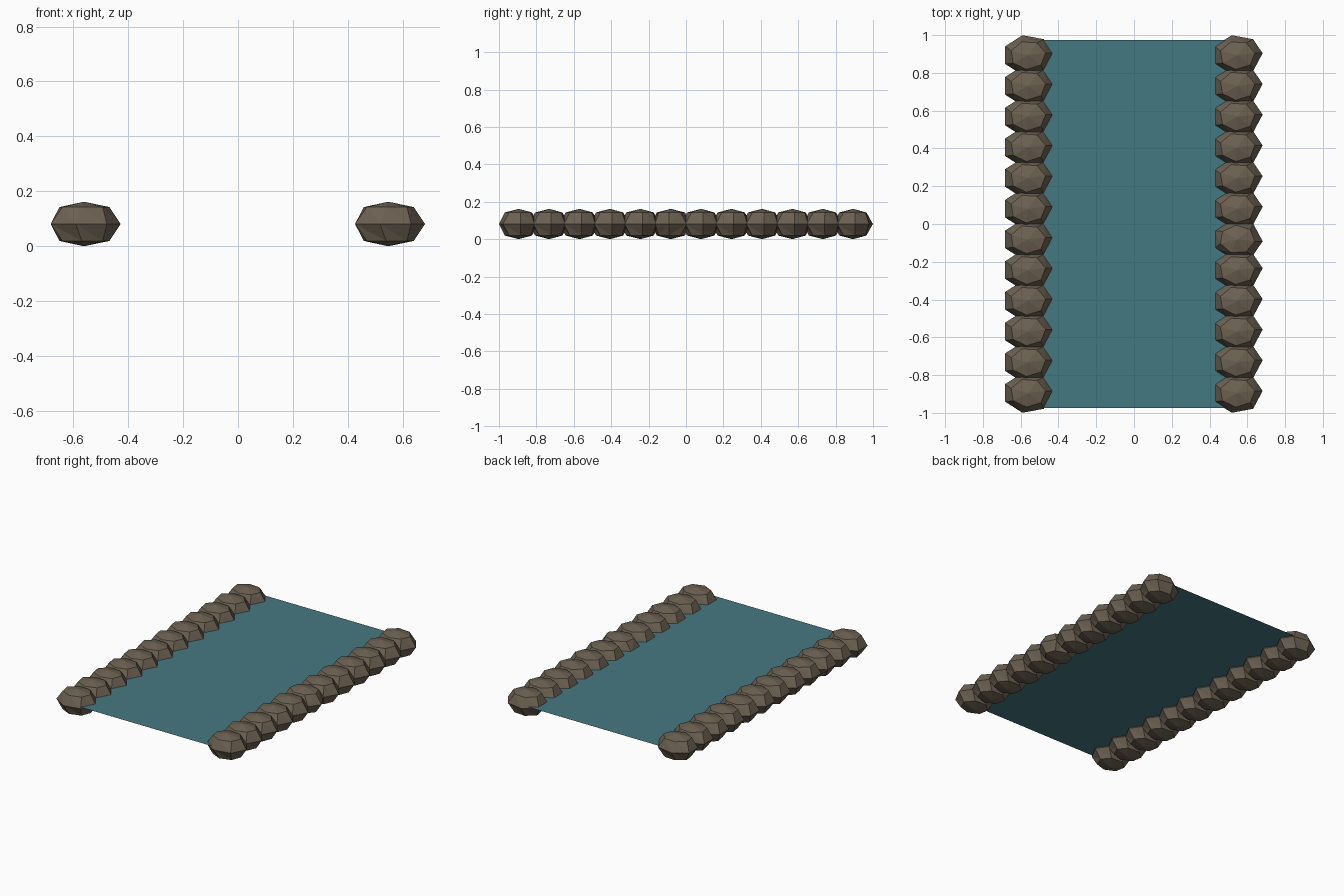
import bpy, bmesh
from math import sin, cos, pi, radians

if "Cube" in bpy.data.objects:
    bpy.data.objects.remove(bpy.data.objects["Cube"])


def material(name, color):
    m = bpy.data.materials.new(name)
    m.diffuse_color = (*color, 1)
    m.use_nodes = True
    m.node_tree.nodes["Principled BSDF"].inputs["Base Color"].default_value = m.diffuse_color
    return m


def add_object(name, bm, mat):
    bmesh.ops.recalc_face_normals(bm, faces=bm.faces)
    mesh = bpy.data.meshes.new(name)
    bm.to_mesh(mesh)
    bm.free()
    mesh.materials.append(mat)
    obj = bpy.data.objects.new(name, mesh)
    bpy.context.collection.objects.link(obj)
    return obj


SIDES, COUNT = 7, 12
RX, RY, RZ = 0.134, 0.108, 0.081


def add_rock(bm, cx, cy, flip=1):
    """Squashed seven-sided boulder: two poles and three rings."""
    top = bm.verts.new((cx, cy, 2 * RZ))
    bottom = bm.verts.new((cx, cy, 0))
    rings = []
    for radius, height, twist in ((0.7, 0.76, 8), (1, 0, 0), (0.7, -0.76, 8)):
        ring = []
        for i in range(SIDES):
            a = 2 * pi * i / SIDES + radians(twist)
            skew = 0.01 if i == 0 and height == 0 else 0
            ring.append(bm.verts.new((cx + RX * radius * cos(a),
                                      cy + flip * (RY * radius * sin(a) + skew),
                                      RZ * (1 + height))))
        rings.append(ring)
    for i in range(SIDES):
        j = (i + 1) % SIDES
        bm.faces.new((top, rings[0][i], rings[0][j]))
        bm.faces.new((bottom, rings[2][j], rings[2][i]))
        for upper, lower in zip(rings, rings[1:]):
            bm.faces.new((upper[i], lower[i], lower[j]))
            bm.faces.new((upper[i], lower[j], upper[j]))


rock_mat = material("stone", (0.15, 0.12, 0.085))
water_mat = material("water", (0.06, 0.19, 0.22))

# Rows of boulders along both banks; one boulder on the right is turned over
for name, cx in (("left_bank_rocks", -0.561), ("right_bank_rocks", 0.547)):
    bm = bmesh.new()
    for k in range(COUNT):
        cy = -0.894 + k * 1.788 / (COUNT - 1)
        add_rock(bm, cx, cy, -1 if cx > 0 and k == 5 else 1)
    add_object(name, bm, rock_mat)

# Flat water sheet tucked into the banks
bm = bmesh.new()
bm.faces.new([bm.verts.new((x, y, 0.09)) for x, y in
              ((-0.54, -0.975), (0.54, -0.975), (0.54, 0.975), (-0.54, 0.975))])
water = add_object("water_surface", bm, water_mat)
if water.data.polygons[0].normal.z < 0:
    water.data.flip_normals()
